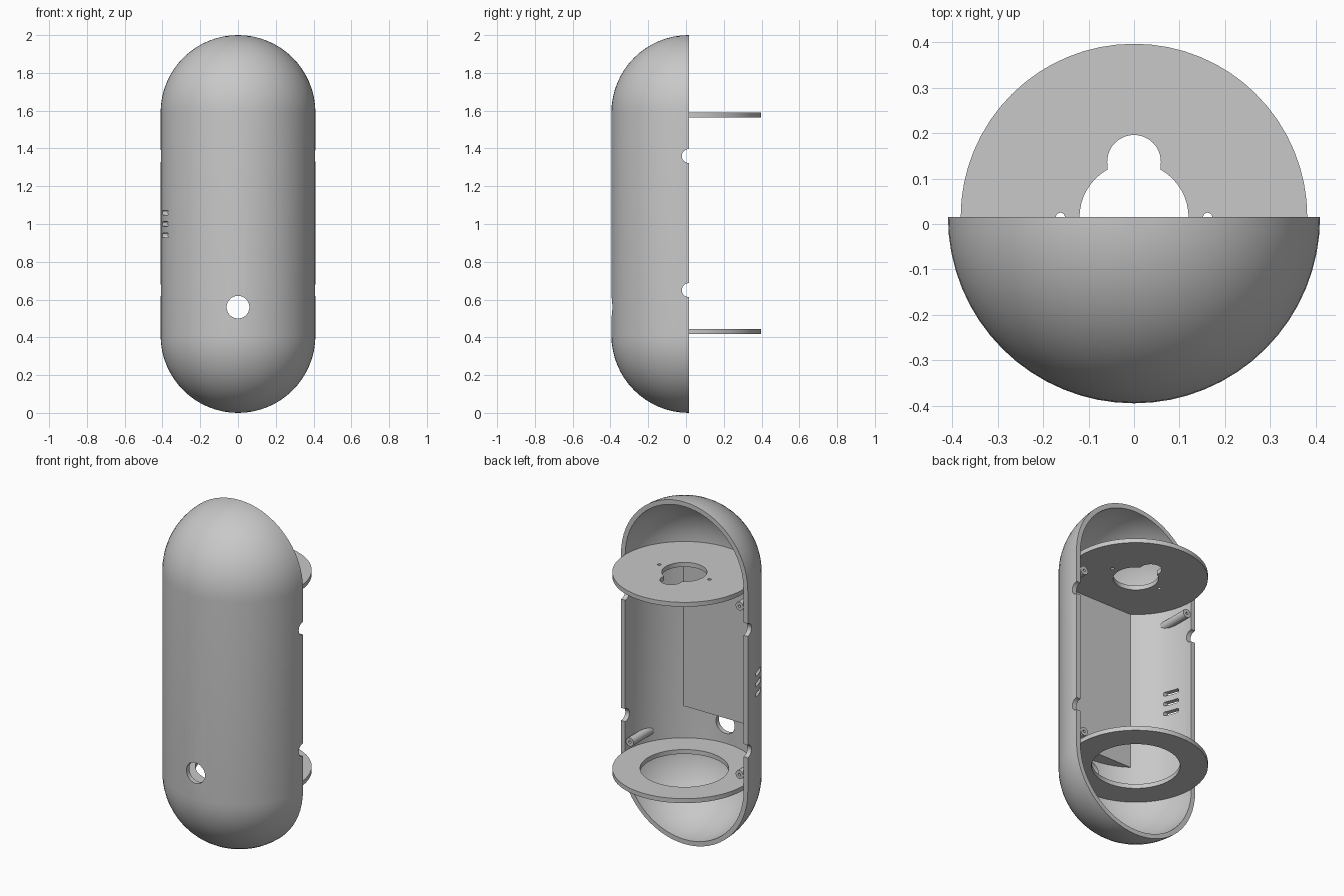
import bpy, bmesh
from math import cos, sin, pi, sqrt, radians, asin
from mathutils import Matrix, Vector

cube = bpy.data.objects.get("Cube")
if cube:
    bpy.data.objects.remove(cube, do_unlink=True)

AXIS_Y = 0.015            # open plane and axis of the capsule
R, WALL = 0.41, 0.027
INNER = R - WALL
LOW, HIGH = R, 2 - R      # centres of the two domes
DISC_Z = {"lower": 0.43, "upper": 1.578}

grey = bpy.data.materials.new("plain grey")
grey.use_nodes = True
grey.diffuse_color = (0.58, 0.58, 0.58, 1)
grey.node_tree.nodes["Principled BSDF"].inputs["Base Color"].default_value = grey.diffuse_color


def finish(bm, name):
    bmesh.ops.recalc_face_normals(bm, faces=bm.faces)
    mesh = bpy.data.meshes.new(name)
    bm.to_mesh(mesh)
    bm.free()
    mesh.materials.append(grey)
    obj = bpy.data.objects.new(name, mesh)
    bpy.context.collection.objects.link(obj)
    return obj


def cylinder(name, radius, length, centre, axis="Z", sides=48):
    turn = {"X": Matrix.Rotation(pi / 2, 4, "Y"),
            "Y": Matrix.Rotation(pi / 2, 4, "X"), "Z": Matrix()}[axis]
    bm = bmesh.new()
    bmesh.ops.create_cone(bm, cap_ends=True, segments=sides, radius1=radius, radius2=radius,
                          depth=length, matrix=Matrix.Translation(centre) @ turn)
    return finish(bm, name)


def box(name, size, centre):
    bm = bmesh.new()
    bmesh.ops.create_cube(bm, size=1, matrix=Matrix.Translation(centre) @ Matrix.Diagonal((*size, 1)))
    return finish(bm, name)


def activate(obj):
    bpy.ops.object.select_all(action="DESELECT")
    obj.select_set(True)
    bpy.context.view_layer.objects.active = obj


def boolean(obj, tool, operation="DIFFERENCE"):
    activate(obj)
    mod = obj.modifiers.new("cut", "BOOLEAN")
    mod.object, mod.operation, mod.solver = tool, operation, "EXACT"
    bpy.ops.object.modifier_apply(modifier=mod.name)
    bpy.data.objects.remove(tool, do_unlink=True)


def smooth(obj):
    activate(obj)
    bpy.ops.object.shade_smooth_by_angle(angle=radians(30))


def capsule_profile(radius, steps=16):
    points = []
    for centre, start in ((LOW, -pi / 2), (HIGH, 0)):
        for i in range(steps + 1):
            a = start + i * pi / 2 / steps
            points.append(Vector((radius * cos(a), AXIS_Y, centre + radius * sin(a))))
    return points


# Half capsule shell: two spun profiles joined by a flat rim
bm = bmesh.new()
rims = []
for radius in (R, INNER):
    verts = [bm.verts.new(p) for p in capsule_profile(radius)]
    edges = [bm.edges.new(pair) for pair in zip(verts, verts[1:])]
    spun = bmesh.ops.spin(bm, geom=verts + edges, cent=(0, AXIS_Y, 0), axis=(0, 0, 1),
                          angle=-pi, steps=32)
    last = [v for v in spun["geom_last"] if isinstance(v, bmesh.types.BMVert)]
    rims.append((verts, sorted(last, key=lambda v: v.co.z)))
for outer, inner in zip(*rims):
    for i in range(len(outer) - 1):
        bm.faces.new((outer[i], outer[i + 1], inner[i + 1], inner[i]))
bmesh.ops.remove_doubles(bm, verts=bm.verts, dist=0.0001)
shell = finish(bm, "half_capsule_shell")

# Cable hole in the front, side notches in the rim, vent slots
boolean(shell, cylinder("front_hole_cutter", 0.06, 0.3, (0, -0.38, 0.56), "Y"))
for z in (0.65, 1.36):
    boolean(shell, cylinder("notch_cutter", 0.037, 1, (0, AXIS_Y, z), "X", 32))
for z in (0.94, 1.0, 1.06):
    slot = box("slot_cutter", (0.2, 0.087, 0.024), (-0.38, AXIS_Y - 0.134, z))
    activate(slot)
    bevel = slot.modifiers.new("round", "BEVEL")
    bevel.width, bevel.segments = 0.009, 3
    bpy.ops.object.modifier_apply(modifier=bevel.name)
    boolean(shell, slot)
smooth(shell)

# Round shelves
discs = {}
for level, z in DISC_Z.items():
    discs[level] = cylinder(level + "_disc", INNER - 0.001, 0.026, (0, AXIS_Y, z), sides=64)
boolean(discs["lower"], cylinder("ring_cutter", 0.235, 0.2, (0, AXIS_Y, DISC_Z["lower"])))
top = DISC_Z["upper"]
boolean(discs["upper"], cylinder("keyhole_cutter", 0.12, 0.2, (0, AXIS_Y, top)))
boolean(discs["upper"], cylinder("keyhole_cutter", 0.059, 0.2, (0, 0.137, top)))
boolean(discs["upper"], box("keyhole_cutter", (0.116, 0.06, 0.2), (0, 0.107, top)))
for side in (-1, 1):
    boolean(discs["upper"], cylinder("screw_cutter", 0.01, 0.2, (side * 0.162, AXIS_Y, top), sides=16))
for disc in discs.values():
    smooth(disc)

# Flat mounting pad filling the front of the inner wall
bm = bmesh.new()
pad_r, depth, base = INNER + 0.01, 0.31, 0.63
half = asin(sqrt(pad_r ** 2 - depth ** 2) / pad_r)
arc = [half * (i / 8 - 1) for i in range(17)]
face = bm.faces.new([bm.verts.new((pad_r * sin(a), AXIS_Y - pad_r * cos(a), base)) for a in arc])
grown = bmesh.ops.extrude_face_region(bm, geom=[face])["geom"]
bmesh.ops.translate(bm, vec=(0, 0, DISC_Z["upper"] - 0.013 - base),
                    verts=[v for v in grown if isinstance(v, bmesh.types.BMVert)])
smooth(finish(bm, "mounting_pad"))

# Screw posts running from the rim into the side wall
for side, word in ((1, "left"), (-1, "right")):
    for z, level in ((0.5, "lower"), (1.485, "upper")):
        x = side * 0.355
        post = cylinder(f"{level}_{word}_screw_post", 0.025, 0.24, (x, AXIS_Y - 0.122, z), "Y", 24)
        boolean(post, cylinder("post_trim", R - 0.012, 0.3, (0, AXIS_Y, z), sides=64), "INTERSECT")
        boolean(post, cylinder("post_bore", 0.008, 0.1, (x, AXIS_Y - 0.02, z), "Y", 16))
        smooth(post)
